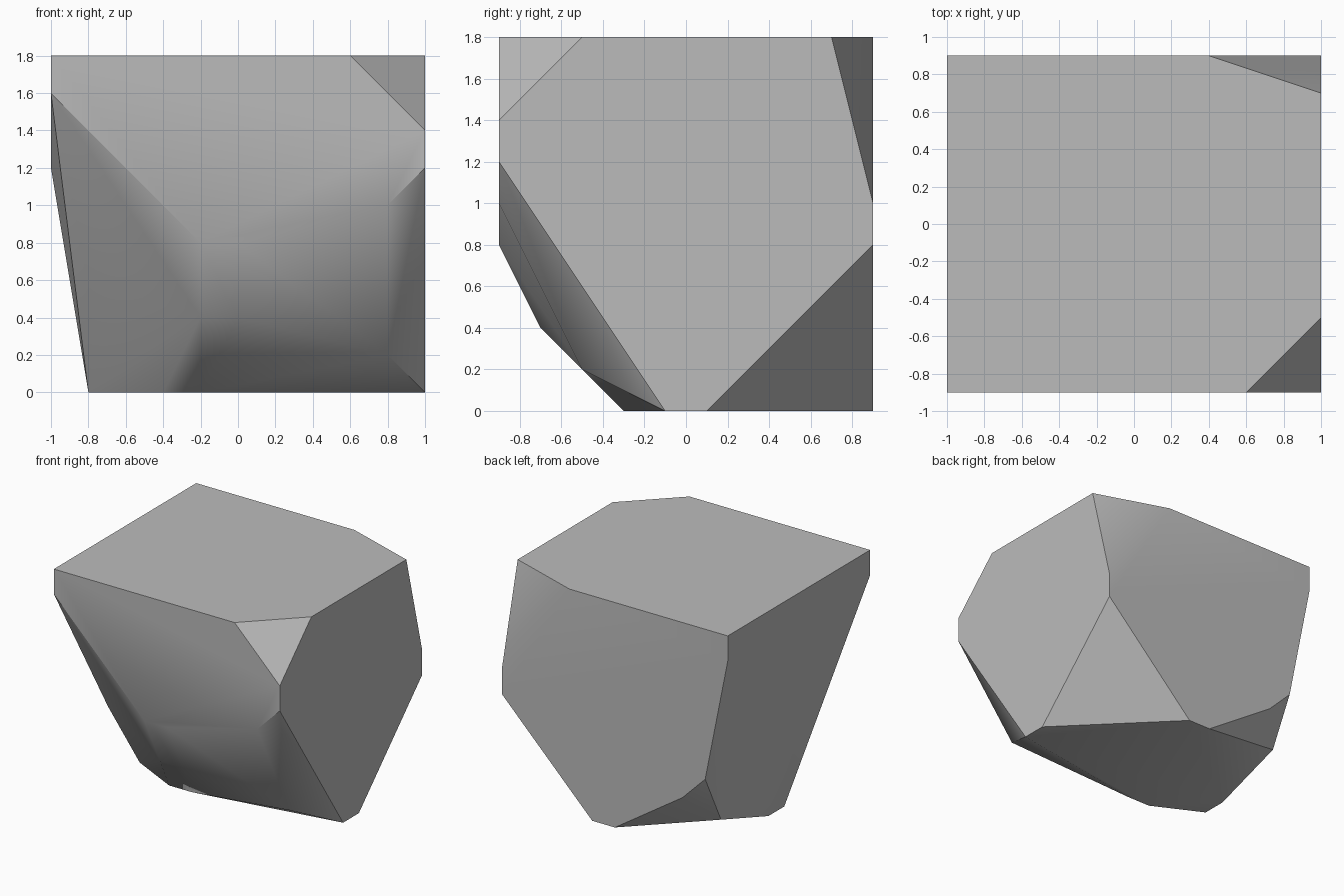
import bpy
import bmesh
import math
from mathutils import Vector

# Remove the default object
default_cube = bpy.data.objects.get("Cube")
if default_cube:
    bpy.data.objects.remove(default_cube, do_unlink=True)

UNIT = 0.1             # outlines are laid out on a grid of this size
AXES = {"x": 0, "y": 1, "z": 2}


def outline_on_plane(axis, level, outline):
    """Place a flat outline on a plane across the given axis."""
    corners = []
    for pair in outline:
        coords = list(pair)
        coords.insert(AXES[axis], level)
        corners.append(Vector(coords) * UNIT)
    return corners


def make_stone_material(name, grey):
    material = bpy.data.materials.new(name)
    material.use_nodes = True
    colour = (grey, grey, grey, 1)
    material.diffuse_color = colour
    shader = next(n for n in material.node_tree.nodes if n.type == "BSDF_PRINCIPLED")
    shader.inputs["Base Color"].default_value = colour
    return material


# Flat sides of the boulder, each given by its corner points
top_side = outline_on_plane("z", 18, [(-10, -9), (-10, 9), (4, 9), (10, 7), (10, -5), (6, -9)])
east_side = outline_on_plane("x", 10, [(-9, 14), (9, 10), (9, 8), (1, 0), (-1, 0), (-9, 12)])
west_side = outline_on_plane("x", -10, [(-1, 12), (1, 12)])
front_side = outline_on_plane("y", -9, [(-10, 16), (-2, 8), (0, 8), (8, 10)])
back_side = outline_on_plane("y", 9, [(-10, 16), (-8, 6), (-6, 4), (0, 0), (2, 0)])
underside = outline_on_plane("z", 0, [(-8, 1), (-8, -1), (-4, -3), (-2, -3)])

# Chipped lower corners between the flat sides
west_chips = outline_on_plane("x", -8, [(7, 2), (-5, 6)])
front_chips = outline_on_plane("y", -7, [(-2, 4), (0, 4)])
east_chip = outline_on_plane("x", 8, [(-5, 2)])

# Wrap all corners in one faceted shell
bm = bmesh.new()
for group in (top_side, east_side, west_side, front_side, back_side,
              underside, west_chips, front_chips, east_chip):
    for corner in group:
        bm.verts.new(corner)
bmesh.ops.convex_hull(bm, input=bm.verts)
loose = [v for v in bm.verts if not v.link_faces]
bmesh.ops.delete(bm, geom=loose, context="VERTS")

# Merge coplanar triangles into clean facets
bmesh.ops.dissolve_limit(bm, angle_limit=math.radians(0.5),
                         verts=bm.verts, edges=bm.edges)
bmesh.ops.recalc_face_normals(bm, faces=bm.faces)

mesh = bpy.data.meshes.new("boulder")
bm.to_mesh(mesh)
bm.free()
mesh.materials.append(make_stone_material("stone_grey", 0.5))

boulder = bpy.data.objects.new("boulder", mesh)
bpy.context.collection.objects.link(boulder)

# Soften shallow edges, keep the steep ones crisp
bpy.ops.object.select_all(action="DESELECT")
boulder.select_set(True)
bpy.context.view_layer.objects.active = boulder
bpy.ops.object.shade_smooth_by_angle(angle=math.radians(30))
